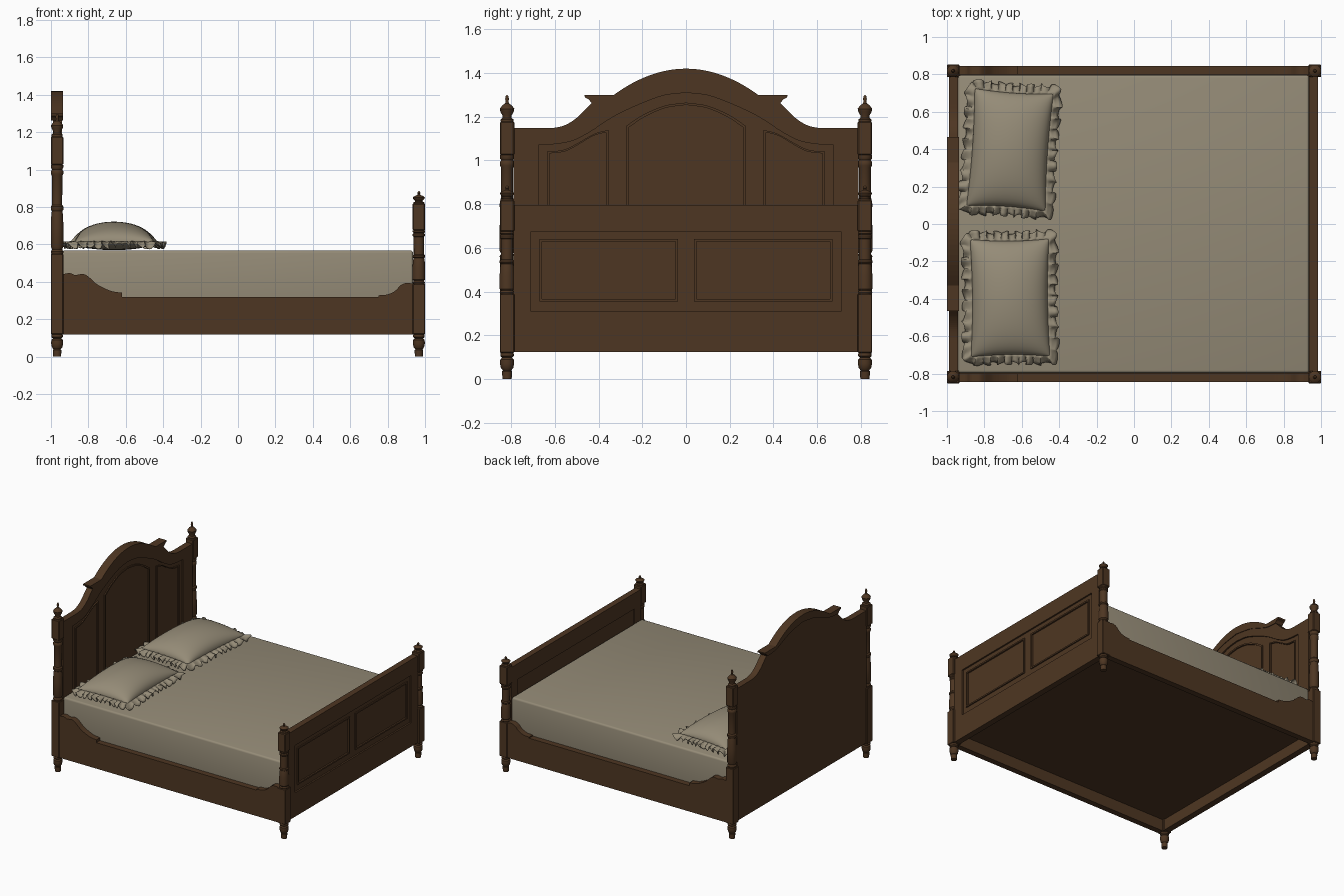
import bpy, bmesh, math, random
from mathutils import Matrix, Vector

if "Cube" in bpy.data.objects:
    bpy.data.objects.remove(bpy.data.objects["Cube"])

random.seed(3)


def material(name, rgb):
    m = bpy.data.materials.new(name)
    m.diffuse_color = (*rgb, 1)
    m.use_nodes = True
    m.node_tree.nodes["Principled BSDF"].inputs["Base Color"].default_value = m.diffuse_color
    return m


WOOD = material("dark_wood", (0.076, 0.037, 0.016))
LINEN = material("linen", (0.300, 0.260, 0.185))


def add(name, me, mat, smooth=True):
    me.materials.clear()
    me.materials.append(mat)
    if smooth:
        me.shade_smooth()
        me.set_sharp_from_angle(angle=0.6)
    else:
        me.shade_flat()
    ob = bpy.data.objects.new(name, me)
    bpy.context.collection.objects.link(ob)
    return ob


def add_bm(name, bm, mat, smooth=True):
    bmesh.ops.recalc_face_normals(bm, faces=bm.faces)
    me = bpy.data.meshes.new(name)
    bm.to_mesh(me)
    bm.free()
    return add(name, me, mat, smooth)


def box_into(bm, x0, x1, y0, y1, z0, z1, bevel=0.0, seg=1):
    m = Matrix.Translation(((x0 + x1) / 2, (y0 + y1) / 2, (z0 + z1) / 2))
    m = m @ Matrix.Diagonal((x1 - x0, y1 - y0, z1 - z0, 1))
    vs = bmesh.ops.create_cube(bm, size=1, matrix=m)["verts"]
    if bevel:
        es = list({e for v in vs for e in v.link_edges})
        bmesh.ops.bevel(bm, geom=es, offset=bevel, segments=seg, profile=0.5, affect='EDGES')


def plate(name, loops, axis, d0, d1):
    """Flat plate (later loops are holes) in the yz plane (axis x) or xz plane (axis y)."""
    cu = bpy.data.curves.new(name, 'CURVE')
    cu.dimensions, cu.fill_mode, cu.extrude = '2D', 'BOTH', abs(d1 - d0) / 2
    for pts in loops:
        sp = cu.splines.new('POLY')
        sp.points.add(len(pts) - 1)
        for p, (a, b) in zip(sp.points, pts):
            p.co = (a, b, 0, 1)
        sp.use_cyclic_u = True
    tmp = bpy.data.objects.new(name + "_tmp", cu)
    bpy.context.collection.objects.link(tmp)
    dg = bpy.context.evaluated_depsgraph_get()
    me = bpy.data.meshes.new_from_object(tmp.evaluated_get(dg))
    bpy.data.objects.remove(tmp)
    bm = bmesh.new()
    bm.from_mesh(me)
    mid = (d0 + d1) / 2
    for v in bm.verts:
        a, b, c = v.co
        v.co = (c + mid, a, b) if axis == 'x' else (a, mid - c, b)
    bmesh.ops.remove_doubles(bm, verts=bm.verts, dist=1e-5)
    return add_bm(name, bm, WOOD, False)


def spline(pts, n=5):
    """Catmull-Rom curve through the points."""
    P = [Vector(p) for p in pts]
    P = [2 * P[0] - P[1]] + P + [2 * P[-1] - P[-2]]
    out = []
    for i in range(1, len(P) - 2):
        a, b, c, d = P[i - 1:i + 3]
        for k in range(n):
            t = k / n
            q = 0.5 * (2 * b + (c - a) * t + (2 * a - 5 * b + 4 * c - d) * t * t
                       + (3 * b - a - 3 * c + d) * t ** 3)
            out.append(tuple(q))
    return out + [tuple(pts[-1])]


def flip(pts):
    return [(-a, b) for a, b in reversed(pts)]


def mirrored(half):
    return half + flip([p for p in half if p[0] > 1e-4])


def inset(pts, d):
    """Shrink an outline towards its middle by about d on each side."""
    lo = [min(p[i] for p in pts) for i in (0, 1)]
    hi = [max(p[i] for p in pts) for i in (0, 1)]
    return [tuple((lo[i] + hi[i]) / 2 + (p[i] - (lo[i] + hi[i]) / 2) * (1 - 2 * d / (hi[i] - lo[i]))
                  for i in (0, 1)) for p in pts]


def rect(a0, a1, b0, b1):
    return [(a0, b0), (a1, b0), (a1, b1), (a0, b1)]


# ---- headboard: slab, raised frame, inner frame, panel mouldings, crown
arch = [(0.33 * i / 12, 1.42 - 0.12 * (i / 12) ** 2) for i in range(13)]
ear = [(0.465, 1.30), (0.462, 1.288), (0.445, 1.28), (0.432, 1.263)]
shoulder = spline([(0.425, 1.268), (0.46, 1.235), (0.50, 1.195), (0.55, 1.163), (0.60, 1.15), (0.64, 1.148)])
outline = mirrored([(a, b - 0.006) for a, b in arch] + shoulder + [(0.79, 1.148), (0.79, 0.125)])
field = mirrored(spline([(0, 1.31), (0.1, 1.298), (0.2, 1.262), (0.29, 1.222), (0.36, 1.183),
                         (0.44, 1.13), (0.52, 1.09), (0.6, 1.075), (0.675, 1.07)]) + [(0.675, 0.42)])
centre = mirrored(spline([(0, 1.265), (0.1, 1.25), (0.2, 1.207), (0.275, 1.157)]) + [(0.275, 0.47)])
side = spline([(0.355, 1.14), (0.42, 1.122), (0.5, 1.077), (0.56, 1.049), (0.635, 1.04)]) + [(0.635, 0.47), (0.355, 0.47)]
panels = [centre, side, flip(side)]
plate("headboard_slab", [outline], 'x', -0.99, -0.964)
plate("headboard_frame", [outline, field], 'x', -0.964, -0.941)
plate("headboard_inner_frame", [field] + panels, 'x', -0.964, -0.952)
for i, p in enumerate(panels):
    plate(f"headboard_moulding_{i + 1}", [p, inset(p, 0.011)], 'x', -0.964, -0.944)
    plate(f"headboard_panel_{i + 1}", [inset(p, 0.011)], 'x', -0.964, -0.955)
low = spline([ear[-1], (0.34, 1.272), (0.27, 1.295), (0.15, 1.34), (0, 1.365)])
crown = arch + ear + low[1:] + flip(low)[1:] + flip(ear)[1:] + flip(arch)[:-1]
plate("headboard_crown", [crown], 'x', -1.0, -0.936)

# ---- footboard: frame, recessed field with two moulded panels
board = rect(-0.79, 0.79, 0.125, 0.797)
ffield = rect(-0.71, 0.71, 0.31, 0.675)
fpanels = [rect(0.036, 0.67, 0.356, 0.64), rect(-0.67, -0.036, 0.356, 0.64)]
plate("footboard_frame", [board, ffield], 'x', 0.937, 0.984)
plate("footboard_field", [ffield], 'x', 0.948, 0.96)
plate("footboard_inner_frame", [ffield] + fpanels, 'x', 0.96, 0.972)
for i, p in enumerate(fpanels):
    plate(f"footboard_moulding_{i + 1}", [p, inset(p, 0.011)], 'x', 0.96, 0.981)
    plate(f"footboard_panel_{i + 1}", [inset(p, 0.011)], 'x', 0.96, 0.969)

# ---- side rails with scrolled ends
scroll_foot = spline([(0.94, 0.39), (0.90, 0.394), (0.87, 0.382), (0.84, 0.352), (0.80, 0.333), (0.75, 0.328)])
scroll_head = spline([(-0.62, 0.342), (-0.68, 0.352), (-0.75, 0.385), (-0.80, 0.428), (-0.83, 0.442),
                      (-0.87, 0.437), (-0.90, 0.447), (-0.94, 0.44)])
rail = [(-0.94, 0.12), (0.94, 0.12)] + scroll_foot + [(0.75, 0.32), (-0.62, 0.32)] + scroll_head
for tag, s in (("front", -1), ("back", 1)):
    plate(tag + "_side_rail", [rail], 'y', s * 0.80, s * 0.845)

# ---- bed base
bm = bmesh.new()
box_into(bm, -0.945, 0.94, -0.805, 0.805, 0.21, 0.23)
add_bm("bed_base", bm, WOOD, False)


# ---- corner posts: square blocks, turned sections and finials
def lathe_into(bm, cx, cy, profile, seg=20):
    rings = []
    for r, z in profile:
        rings.append([bm.verts.new((cx + r * math.cos(2 * math.pi * k / seg),
                                    cy + r * math.sin(2 * math.pi * k / seg), z)) for k in range(seg)])
    for a, b in zip(rings, rings[1:]):
        for k in range(seg):
            j = (k + 1) % seg
            bm.faces.new((a[k], a[j], b[j], b[k]))
    bm.faces.new(rings[0][::-1])
    bm.faces.new(rings[-1])


FOOT = [(0.021, 0), (0.023, 0.035), (0.019, 0.04), (0.028, 0.05), (0.032, 0.07), (0.031, 0.09),
        (0.022, 0.098), (0.031, 0.105), (0.031, 0.115), (0.026, 0.125)]
SHAFT = [(0.031, 0.0), (0.034, 0.025), (0.027, 0.05), (0.034, 0.08), (0.034, 0.3), (0.031, 0.44), (0.028, 0.48),
         (0.034, 0.50), (0.034, 0.53), (0.027, 0.55), (0.028, 0.88), (0.033, 0.90), (0.033, 0.93),
         (0.027, 0.95), (0.033, 0.97), (0.033, 1.0)]
FINIAL = [(0.030, 0.0), (0.030, 0.08), (0.020, 0.14), (0.020, 0.22), (0.030, 0.36), (0.033, 0.48), (0.026, 0.56),
          (0.020, 0.62), (0.009, 0.68), (0.006, 0.76), (0.009, 0.84), (0.006, 0.95), (0.002, 1.0)]


def span(profile, z0, z1):
    return [(r, z0 + t * (z1 - z0)) for r, t in profile]


# block top, turned top, upper block top, finial top
for end, x, zs in (("head", -0.967, (0.55, 1.025, 1.178, 1.30)), ("foot", 0.967, (0.39, 0.675, 0.82, 0.885))):
    for tag, y in (("front", -0.8185), ("back", 0.8185)):
        bm = bmesh.new()
        h = 0.033
        lathe_into(bm, x, y, FOOT)
        box_into(bm, x - h, x + h, y - h, y + h, 0.12, zs[0], 0.003)
        lathe_into(bm, x, y, span(SHAFT, zs[0], zs[1]))
        box_into(bm, x - h, x + h, y - h, y + h, zs[1], zs[2], 0.005)
        lathe_into(bm, x, y, span(FINIAL, zs[2], zs[3]))
        add_bm(f"{end}_{tag}_post", bm, WOOD)

# ---- mattress
bm = bmesh.new()
box_into(bm, -0.94, 0.936, -0.796, 0.796, 0.23, 0.568, 0.014, 3)
add_bm("mattress", bm, LINEN)

# ---- pillows with drooping ruffled edges
A, B = 0.212, 0.315


def seam(u, v):
    return A * u * (1 - 0.05 * (1 - v * v)), B * v * (1 - 0.035 * (1 - u * u))


def pillow(name, x, y, turn):
    place = Matrix.Translation((x, y, 0.612)) @ Matrix.Rotation(turn, 4, 'Z')
    # cushion body
    bm = bmesh.new()
    n = 28
    sv = [math.sin(math.pi * (i / n - 0.5)) for i in range(n + 1)]
    for top in (True, False):
        g = []
        for u in sv:
            row = []
            for v in sv:
                f = max(0.0, (1 - u * u) * (1 - v * v)) ** 0.45
                row.append(bm.verts.new((*seam(u, v), 0.11 * f if top else -0.042 * f)))
            g.append(row)
        for i in range(n):
            for j in range(n):
                bm.faces.new((g[i][j], g[i + 1][j], g[i + 1][j + 1], g[i][j + 1]))
    bmesh.ops.remove_doubles(bm, verts=bm.verts, dist=1e-5)
    bm.transform(place)
    add_bm(name, bm, LINEN)
    # ruffle
    bm = bmesh.new()
    m, rings, p1, p2 = 480, 4, random.random() * 6, random.random() * 6
    loops = [[] for _ in range(rings)]
    for i in range(m):
        s = 4 * i / m
        k, t = int(s), 2 * (s - int(s)) - 1
        u, v = ((t, -1), (1, t), (-t, 1), (-1, -t))[k]
        d = Vector((math.copysign(abs(u) ** 10, u), math.copysign(abs(v) ** 10, v))).normalized()
        tan = Vector((-d.y, d.x))
        a = 2 * math.pi * i / m
        w1, w2 = math.sin(44 * a + p1 + 1.5 * math.sin(5 * a)), math.sin(31 * a + p2)
        base = Vector(seam(u, v)) * 0.985
        for r in range(rings):
            q = r / (rings - 1)
            pos = base + d * q * (0.050 + 0.009 * w2) + tan * q * 0.009 * math.cos(44 * a + p2)
            loops[r].append(bm.verts.new((pos.x, pos.y, 0.006 - 0.022 * q + q * (0.015 * w1 + 0.005 * w2))))
    for a, b in zip(loops, loops[1:]):
        for i in range(m):
            j = (i + 1) % m
            bm.faces.new((a[i], a[j], b[j], b[i]))
    bm.transform(place)
    ob = add_bm(name + "_ruffle", bm, LINEN)
    ob.modifiers.new("thickness", 'SOLIDIFY').thickness = 0.003


pillow("back_pillow", -0.663, 0.397, math.radians(-4))
pillow("front_pillow", -0.663, -0.395, math.radians(0.5))
